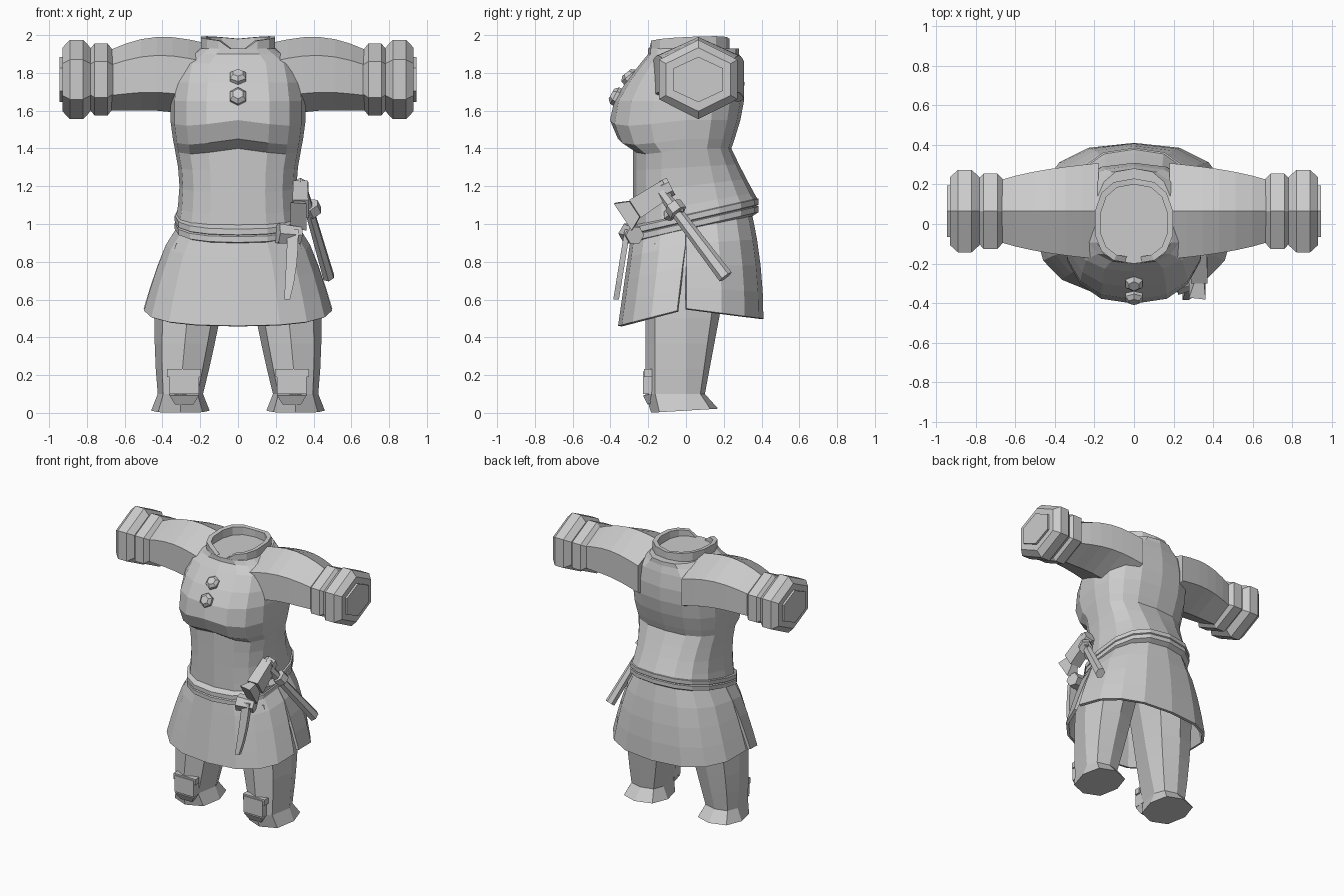
import bpy, bmesh
from math import sin, cos, pi, copysign
from mathutils import Vector

cube = bpy.data.objects.get("Cube")
if cube:
    bpy.data.objects.remove(cube)


def loft(name, rings, closed=True, loop=False):
    """Skin a list of equal-length point rings, capping closed tubes."""
    bm = bmesh.new()
    rows = [[bm.verts.new(point) for point in points] for points in rings]
    count = len(rows[0])
    pairs = list(zip(rows, rows[1:]))
    if loop:
        pairs.append((rows[-1], rows[0]))
    for lower, upper in pairs:
        for i in range(count if closed else count - 1):
            j = (i + 1) % count
            bm.faces.new((lower[i], lower[j], upper[j], upper[i]))
    if closed and not loop:
        bm.faces.new(rows[0])
        bm.faces.new(rows[-1])
    bmesh.ops.recalc_face_normals(bm, faces=bm.faces)
    mesh = bpy.data.meshes.new(name)
    bm.to_mesh(mesh)
    bm.free()
    obj = bpy.data.objects.new(name, mesh)
    bpy.context.collection.objects.link(obj)
    return obj


def section_point(angle, z, half, front, back, tilt=0, dip=0, centre_x=0):
    """Point on a squarish oval; angle zero faces the front."""
    across = copysign(abs(sin(angle)) ** 0.8, sin(angle))
    along = abs(cos(angle)) ** 0.8
    facing = cos(angle) > 0.01
    y = -along * front if facing else along * back
    drop = dip * abs(sin(2 * angle)) if facing else 0
    return Vector((centre_x + half * across, y, z + tilt * y - drop))


def ring(sides, *shape, **options):
    return [section_point(2 * pi * i / sides, *shape, **options) for i in range(sides)]


def prism(name, start, end, start_radius, end_radius, sides=6, flat=1.0,
          up=(1, 0, 0), turn=0.0):
    """Tapered bar; flat squashes it along the up direction."""
    start, end = Vector(start), Vector(end)
    axis = (end - start).normalized()
    side = axis.cross(Vector(up)).normalized()
    top = side.cross(axis)
    angles = [turn + 2 * pi * i / sides for i in range(sides)]
    return loft(name, [[centre + radius * (cos(a) * side + flat * sin(a) * top)
                        for a in angles]
                       for centre, radius in ((start, start_radius), (end, end_radius))])


def tunic_ring(z):
    """Flared hem, narrow waist, full bust and sloping shoulders."""
    rise = min(1, max(0, (z - 1.4) * 2))
    half = 0.31 + 0.05 * sin(pi * (z - 1.2) / 0.8) ** 2
    half = min(half, 0.2 + 1.5 * (1.93 - z))
    front = 0.28 - 0.08 * rise + 0.15 * sin(pi * rise ** 0.7)
    flare = max(0, 1.4 - z)
    back = 0.24 + 0.4 * flare + 0.07 * sin(pi * rise * 0.8)
    return ring(16, z, half, front, back, tilt=0.6 * flare,
                dip=0.03 if 1.4 <= z < 1.6 else 0)


loft("tunic_body", [tunic_ring(z) for z in
                    (1.05, 1.1, 1.2, 1.3, 1.4, 1.45, 1.55, 1.65, 1.75, 1.85, 1.9, 1.93)])

# Collar band with a notch at the front
collar_rings = []
for radius, heights in ((0.2, (1.87, 1.97)), (0.17, (1.97, 1.9))):
    for z in heights:
        points = ring(14, z, radius, radius, radius + 0.03, tilt=0.05)
        if z > 1.95:
            points[0].z -= 0.06
            for point in points:
                point.z += 0.1 * abs(point.x)
        collar_rings.append(points)
loft("collar", collar_rings, loop=True)

# Hexagonal chest buttons, each leaning with the chest
for name, y, z, lean in (("upper", -0.29, 1.77, 0.9), ("lower", -0.36, 1.67, 0.5)):
    centre, out = Vector((0, y, z)), Vector((0, -cos(lean), sin(lean))) * 0.04
    prism(f"{name}_button_rim", centre - out, centre + out / 2, 0.05, 0.05)
    prism(f"{name}_button_dome", centre + out / 2, centre + out, 0.05, 0.03)


def arm_ring(x, radius, height=1.765, depth=0.03):
    """Upright hexagon, slightly deeper than tall."""
    return [Vector((x, 0.065 + (radius + depth) * cos(a), height + radius * sin(a)))
            for a in (pi / 6 + pi / 3 * i for i in range(6))]


def cuff(name, sign, start, end, radius, bevel=0.03):
    loft(name, [arm_ring(sign * x, r) for x, r in
                ((start, radius * 0.8), (start + bevel, radius),
                 (end - bevel, radius), (end, radius * 0.8))])


def leg_ring(t):
    """Thigh at zero, ankle at one."""
    return dict(z=0.9 - 0.8 * t, half=0.19 - 0.07 * t * t,
                front=0.215, back=0.25 - 0.15 * t)


# Sleeves, cuffs, legs and shin patches
for label, sign in (("left", 1), ("right", -1)):
    steps = [i / 6 for i in range(7)]
    loft(f"{label}_sleeve", [arm_ring(sign * (0.18 + 0.5 * t), 0.2 - 0.04 * t ** 3,
                                      1.76 + 0.035 * sin(pi * t),
                                      0.08 - 0.06 * t) for t in steps])
    cuff(f"{label}_inner_cuff", sign, 0.66, 0.79, 0.19)
    cuff(f"{label}_outer_cuff", sign, 0.78, 0.93, 0.21, bevel=0.04)
    cuff(f"{label}_cuff_end", sign, 0.9, 0.945, 0.12, bevel=0)

    rings = [[section_point(2 * pi * i / 8, centre_x=sign * (0.18 + 0.125 * t ** 0.5),
                            **leg_ring(t)) for i in range(8)] for t in steps]
    rings.append(ring(8, 0.012, 0.155, 0.185, 0.17, tilt=0.06, centre_x=sign * 0.305))
    loft(f"{label}_leg", rings)

    x = sign * 0.285
    corner = dict(sides=4, turn=pi / 4)
    prism(f"{label}_shin_patch", (x, -0.19, 0.22), (x, -0.19, 0.1), 0.11, 0.11,
          flat=0.5, up=(0, 1, 0), **corner)
    prism(f"{label}_shin_patch_tip", (x, -0.19, 0.1), (x, -0.18, 0.05), 0.11, 0.07,
          flat=0.5, up=(0, 1, 0), **corner)
    prism(f"{label}_shin_band", (x - 0.09, -0.2, 0.21), (x + 0.09, -0.2, 0.21),
          0.03, 0.03, up=(0, 0, 1), **corner)

# Flared skirt in two panels, open in a slit at each side
for name, middle in (("front", 0), ("back", pi)):
    rings = []
    for k in range(5):
        t = k / 4
        spread = pi / 2 - (0.1 * max(0, t - 0.25) if name == "front" else 0)
        tilt = 0.2 + 0.06 * t if name == "front" else 0.15 - 0.28 * t
        rings.append([section_point(middle + spread * i / 4, 1 - 0.45 * t,
                                    0.3 + 0.19 * t ** 0.7, 0.28 + 0.07 * t,
                                    0.4 - 0.06 * (1 - t) ** 2, tilt=tilt)
                      for i in range(-4, 5)])
    panel = loft(f"{name}_skirt_panel", rings, closed=False)
    thickness = panel.modifiers.new("thickness", "SOLIDIFY")
    thickness.thickness = 0.02
    thickness.offset = 0

# Two belt bands, lower at the front
for name, height in (("upper", 1.03), ("lower", 0.99)):
    loft(f"{name}_belt_band", [ring(16, height + dz, 0.3 + out, 0.28 + out, 0.35 + out,
                                    tilt=0.23)
                               for dz, out in ((-0.03, 0), (-0.015, 0.035),
                                               (0.015, 0.035), (0.03, 0))], loop=True)

# Belt knot and its hanging strap
prism("belt_knot", (0.21, -0.3, 0.95), (0.33, -0.27, 0.94), 0.06, 0.05, up=(0, 0, 1))
strap = []
for k in range(5):
    t = k / 4
    width = 0.03 - 0.015 * t ** 3
    centre = Vector((0.29 - 0.03 * t * t, -0.31 - 0.06 * t, 0.97 - 0.37 * t))
    strap.append([centre + Vector((dx * width, dy * 0.015, 0))
                  for dx, dy in ((-1, -1), (1, -1), (1, 1), (-1, 1))])
loft("hanging_strap", strap)

# Hammer tucked in the belt
square = dict(sides=4, turn=pi / 4)
prism("hammer_head", (0.33, -0.1, 1.19), (0.33, -0.27, 1.08), 0.07, 0.08, flat=0.75, **square)
prism("hammer_peen", (0.33, -0.27, 1.08), (0.32, -0.33, 1.04), 0.07, 0.12, flat=0.5, **square)
prism("hammer_face", (0.33, -0.12, 1.18), (0.33, -0.08, 1.2), 0.05, 0.05)
prism("hammer_handle", (0.35, -0.13, 1.17), (0.48, 0.21, 0.72), 0.03, 0.04, flat=0.8)
prism("handle_loop", (0.38, -0.07, 1.1), (0.4, -0.04, 1.06), 0.05, 0.05)
prism("loop_strap", (0.32, -0.1, 1.04), (0.41, -0.03, 1.09), 0.03, 0.03, sides=4)
